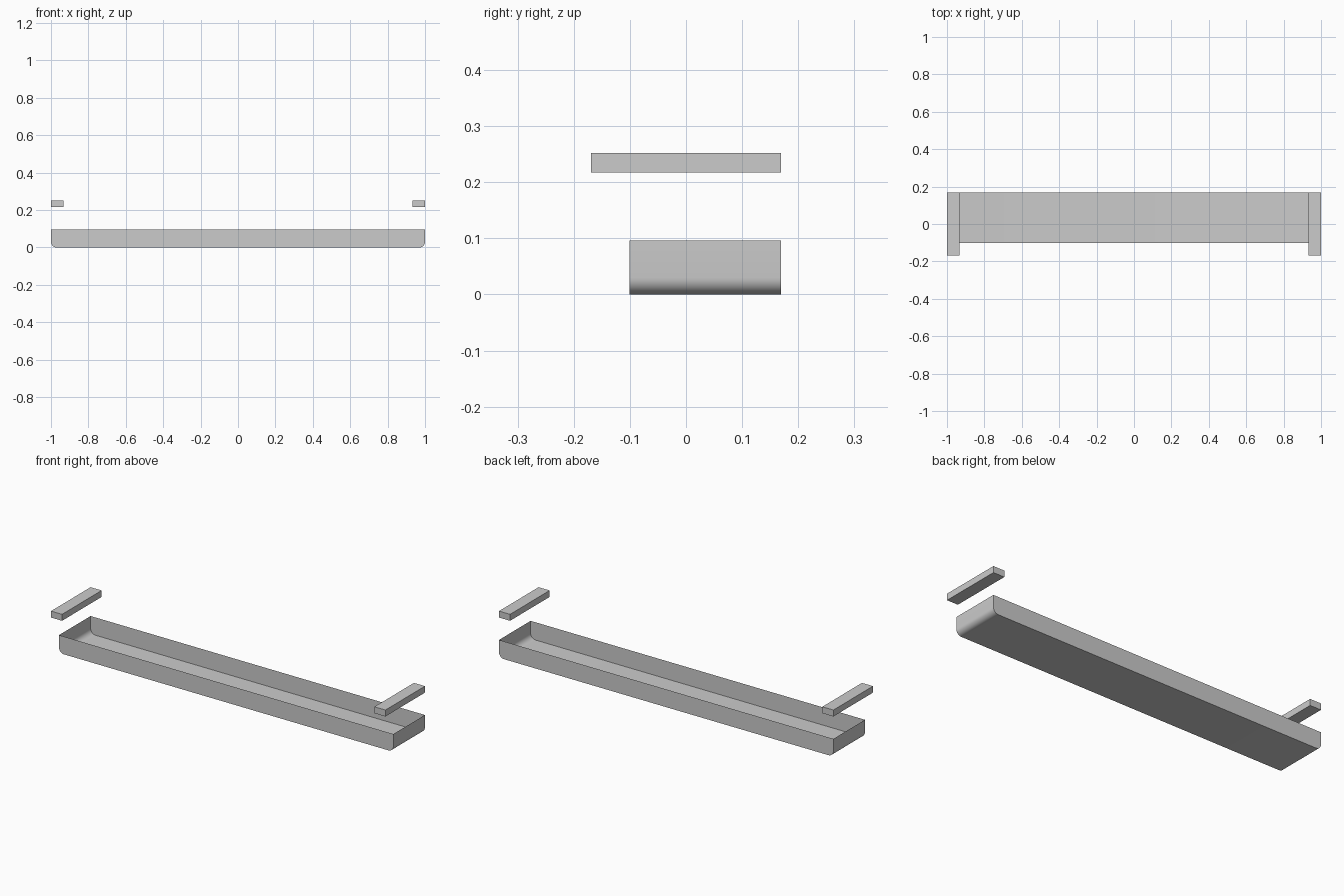
import bpy, bmesh, math

if "Cube" in bpy.data.objects:
    bpy.data.objects.remove(bpy.data.objects["Cube"])

Y_BACK = 0.169


def add_object(name, bm):
    bmesh.ops.recalc_face_normals(bm, faces=bm.faces)
    mesh = bpy.data.meshes.new(name)
    bm.to_mesh(mesh)
    bm.free()
    obj = bpy.data.objects.new(name, mesh)
    bpy.context.collection.objects.link(obj)
    return obj


def add_box(name, x0, x1, y0, y1, z0, z1):
    bm = bmesh.new()
    bmesh.ops.create_cube(bm, size=1)
    bmesh.ops.scale(bm, vec=(x1 - x0, y1 - y0, z1 - z0), verts=bm.verts)
    bmesh.ops.translate(bm, vec=((x0 + x1) / 2, (y0 + y1) / 2, (z0 + z1) / 2), verts=bm.verts)
    return add_object(name, bm)


# Open-topped thin tray: end profile with rounded lower corners, extruded in y
def add_tray(y0, y1, height, radius, steps=8):
    right = [(1 - radius + radius * math.sin(a), radius - radius * math.cos(a))
             for a in (math.pi / 2 * i / steps for i in range(steps + 1))]
    right.append((1, height))
    profile = [(-x, z) for x, z in reversed(right)] + right
    bm = bmesh.new()
    front = [bm.verts.new((x, y0, z)) for x, z in profile]
    back = [bm.verts.new((x, y1, z)) for x, z in profile]
    for i in range(len(profile) - 1):
        bm.faces.new((front[i], front[i + 1], back[i + 1], back[i]))
    bm.faces.new(front)
    bm.faces.new(back)
    obj = add_object("tray", bm)
    # The open shell must face outwards
    if max(obj.data.polygons, key=lambda p: abs(p.normal.z) * p.area).normal.z > 0:
        obj.data.flip_normals()
    return obj


tray = add_tray(-0.101, Y_BACK, 0.096, 0.03)
bpy.context.view_layer.objects.active = tray
tray.select_set(True)
bpy.ops.object.shade_smooth_by_angle(angle=math.radians(30))

# Pair of mounting bars floating above the tray ends
add_box("left_bar", -1, -0.934, -Y_BACK, Y_BACK, 0.217, 0.252)
add_box("right_bar", 0.934, 1, -Y_BACK, Y_BACK, 0.217, 0.252)
